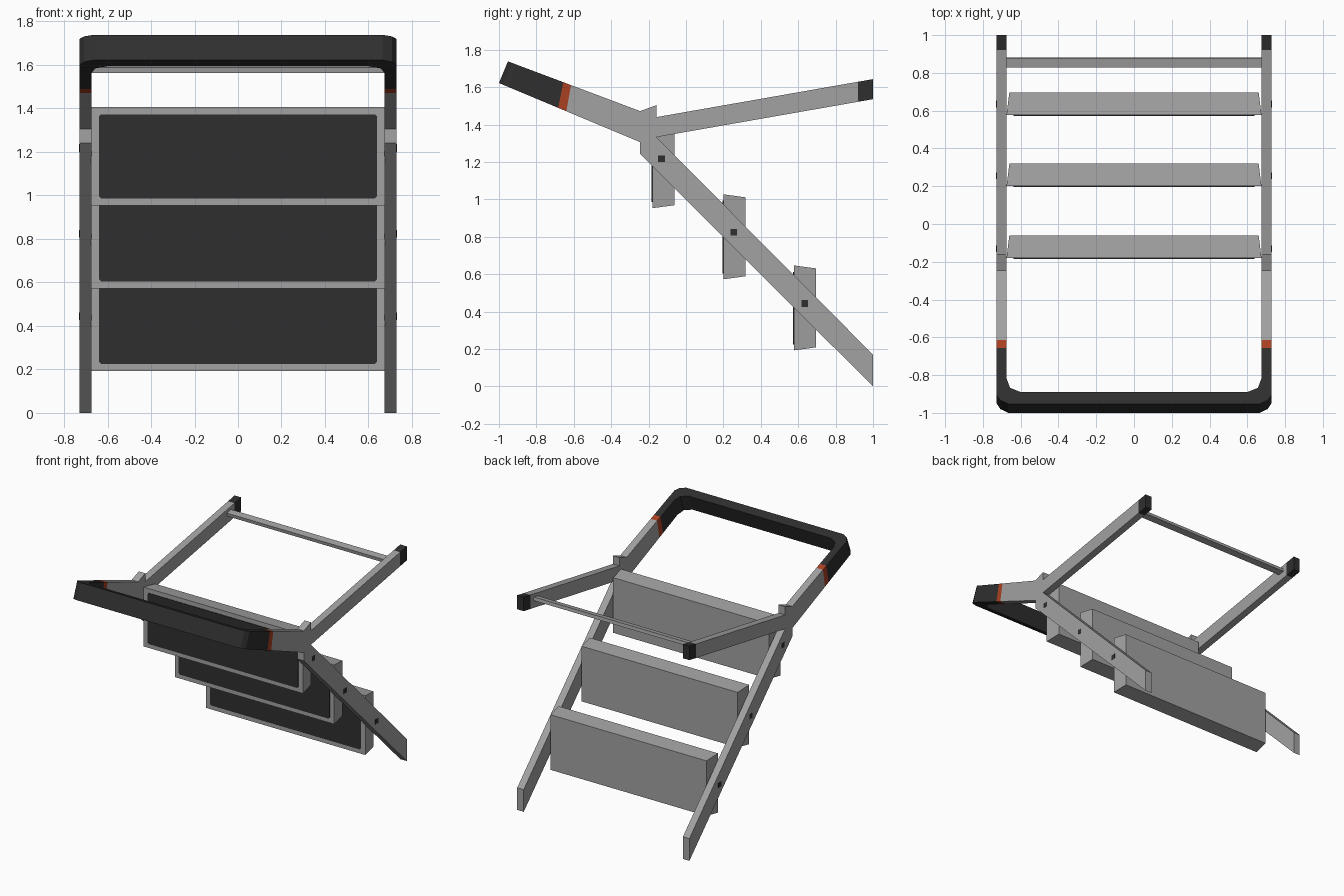
import bpy, bmesh

if "Cube" in bpy.data.objects:
    bpy.data.objects.remove(bpy.data.objects["Cube"])


def material(name, rgb):
    m = bpy.data.materials.new(name)
    m.diffuse_color = (*rgb, 1)
    m.use_nodes = True
    m.node_tree.nodes["Principled BSDF"].inputs["Base Color"].default_value = m.diffuse_color
    return m


GREY = material("grey metal", (0.36, 0.36, 0.36))
BLACK = material("black rubber", (0.028, 0.028, 0.028))
RED = material("red band", (0.40, 0.05, 0.016))


def loft(name, rings, mat):
    """Solid through a list of rings with equal point counts, capped at both ends."""
    bm = bmesh.new()
    vs = [[bm.verts.new(p) for p in r] for r in rings]
    n = len(vs[0])
    for a, b in zip(vs, vs[1:]):
        for i in range(n):
            j = (i + 1) % n
            bm.faces.new((a[i], a[j], b[j], b[i]))
    bm.faces.new(vs[0][::-1])
    bm.faces.new(vs[-1])
    bmesh.ops.recalc_face_normals(bm, faces=bm.faces)
    me = bpy.data.meshes.new(name)
    bm.to_mesh(me)
    bm.free()
    me.materials.append(mat)
    ob = bpy.data.objects.new(name, me)
    bpy.context.collection.objects.link(ob)
    return ob


def side_part(name, profile, x0, x1, mat):
    """Side-view profile (y, z) extruded along x."""
    return loft(name, [[(x, y, z) for y, z in profile] for x in (x0, x1)], mat)


def lerp(a, b, t):
    return a + (b - a) * t


# Tapering handrail: s runs from the bracket (0) to the front end (1)
def rail_top(s):
    return lerp(-0.245, -0.952, s), lerp(1.472, 1.738, s)


def rail_bottom(s):
    return lerp(-0.245, -1.0, s), lerp(1.306, 1.622, s)


def arm(s0, s1):
    return [rail_top(s0), rail_top(s1), rail_bottom(s1), rail_bottom(s0)]


def leg(y0, y1):
    def t(y):
        return (y + 0.158) / 1.158
    return [(y0, lerp(1.44, 1.643, t(y0))), (y1, lerp(1.44, 1.643, t(y1))),
            (y1, lerp(1.333, 1.536, t(y1))), (y0, lerp(1.333, 1.536, t(y0)))]


XI, XO = 0.674, 0.729
STEPS = [(-0.18, 0.953), (0.20, 0.573), (0.577, 0.193)]
BOLTS = [(-0.131, 1.218), (0.255, 0.824), (0.635, 0.444)]

for side, sx in (("right", 1), ("left", -1)):
    a, b = sx * XI, sx * XO
    # Sloping rail with hinge bracket
    side_part(f"{side}_rail", [(-0.245, 1.242), (1, 0), (1, 0.17), (-0.158, 1.333),
                               (-0.158, 1.504), (-0.245, 1.472)], a, b, GREY)
    # Handrail arm and its red band
    side_part(f"{side}_handrail_arm", arm(0, 0.523), a, b, GREY)
    side_part(f"{side}_red_band", arm(0.523, 0.581), a, b, RED)
    # Back leg and rubber foot
    side_part(f"{side}_back_leg", leg(-0.158, 0.92), a, b, GREY)
    side_part(f"{side}_foot", leg(0.92, 1.0), a, b, BLACK)
    # Square bolt heads
    for i, (y, z) in enumerate(BOLTS):
        h = 0.018
        side_part(f"{side}_bolt_{i + 1}", [(y - h, z - h), (y + h, z - h), (y + h, z + h),
                                           (y - h, z + h)], b - sx * 0.005, b + sx * 0.002, BLACK)

# U-shaped black grip: pairs of outer and inner (x, s) points
half = [((XO, 0.581), (XI, 0.581)), ((XO, 0.93), (XI, 0.813)),
        ((0.708, 0.973), (0.656, 0.88)), ((0.665, 1.0), (0.60, 0.912))]
path = half + [tuple((-x, s) for x, s in pair) for pair in reversed(half)]
loft("handrail_grip", [[(ox, *rail_top(os)), (ox, *rail_bottom(os)),
                        (ix, *rail_bottom(ins)), (ix, *rail_top(ins))]
                       for (ox, os), (ix, ins) in path], BLACK)

# Cross bar between the back legs, tilted with them
side_part("cross_bar", [(0.832, 1.563), (0.882, 1.572), (0.878, 1.597), (0.828, 1.588)],
          -XI, XI, GREY)

# Steps: boxes tapering to the back, each with a dark tread plate
for i, (y, z) in enumerate(STEPS):
    def rect(w, yy, z0, z1):
        return [(-w, yy, z0), (w, yy, z0), (w, yy, z1), (-w, yy, z1)]
    loft(f"step_{i + 1}", [rect(0.675, y, z, z + 0.454),
                           rect(0.66, y + 0.119, z + 0.016, z + 0.438)], GREY)
    w, z0, z1, c = 0.639, z + 0.032, z + 0.420, 0.01
    corners = [(-w + c, z0), (w - c, z0), (w, z0 + c), (w, z1 - c),
               (w - c, z1), (-w + c, z1), (-w, z1 - c), (-w, z0 + c)]
    loft(f"tread_{i + 1}", [[(px, yy, pz) for px, pz in corners]
                            for yy in (y - 0.004, y + 0.003)], BLACK)
